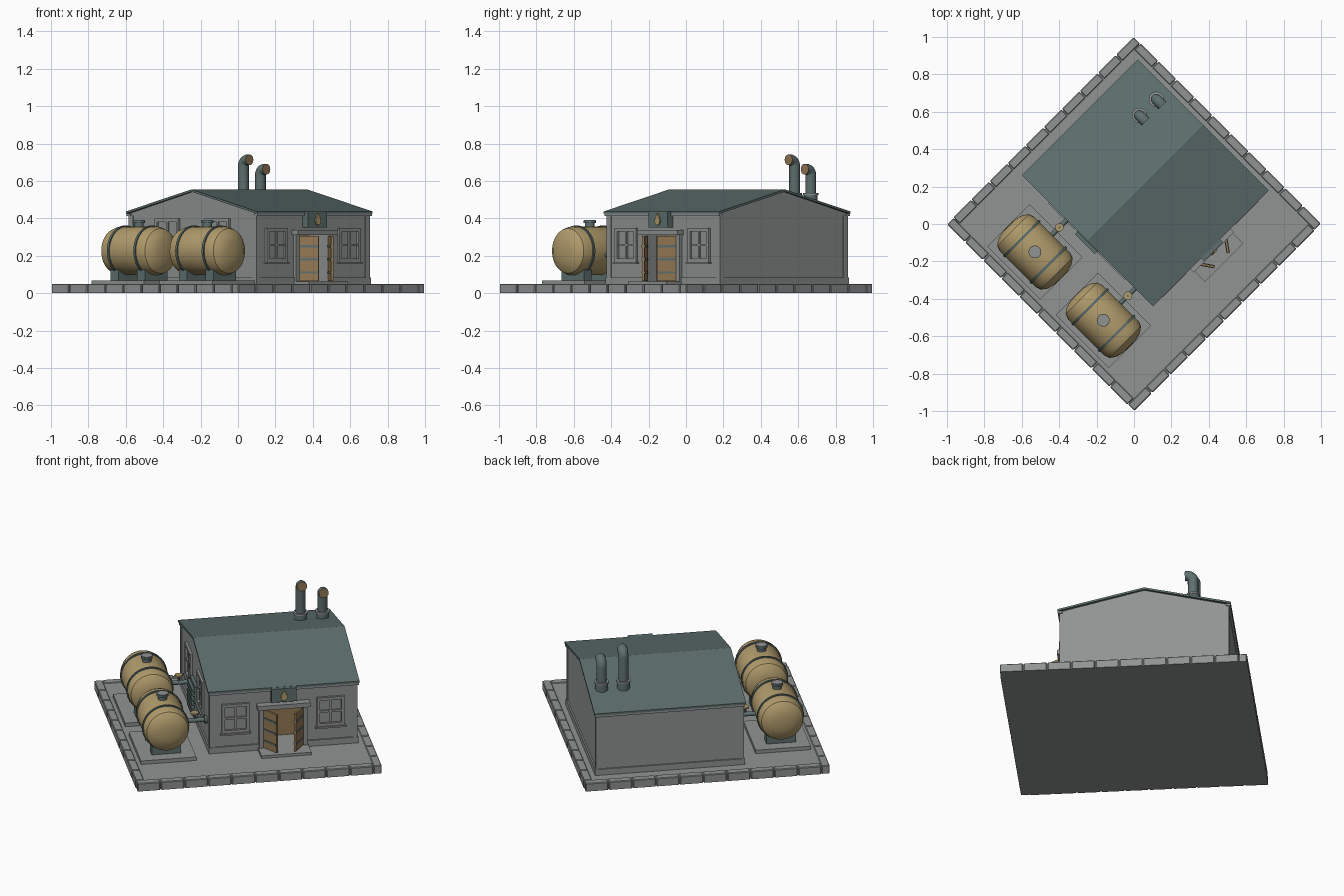
import bpy, bmesh, math
from mathutils import Matrix, Vector

if "Cube" in bpy.data.objects:
    bpy.data.objects.remove(bpy.data.objects["Cube"])

# The whole site stands diagonally: parts are laid out square, then turned 45 degrees
TURN = Matrix.Rotation(math.radians(45), 4, 'Z')


def material(name, rgb):
    m = bpy.data.materials.new(name)
    m.diffuse_color = (*rgb, 1)
    m.use_nodes = True
    m.node_tree.nodes["Principled BSDF"].inputs["Base Color"].default_value = m.diffuse_color
    return m


GREY = material("stone grey", (0.28, 0.295, 0.287))
SLATE = material("slate metal", (0.112, 0.162, 0.158))
TAN = material("tan paint", (0.44, 0.33, 0.15))
WOOD = material("brown wood", (0.30, 0.19, 0.09))


def finish(bm, name, mats, smooth=False):
    bmesh.ops.recalc_face_normals(bm, faces=bm.faces)
    me = bpy.data.meshes.new(name)
    for f in bm.faces:
        f.smooth = smooth
    bm.to_mesh(me)
    bm.free()
    for m in mats if isinstance(mats, tuple) else (mats,):
        me.materials.append(m)
    if smooth:
        me.set_sharp_from_angle(angle=math.radians(35))
    me.transform(TURN)
    ob = bpy.data.objects.new(name, me)
    bpy.context.collection.objects.link(ob)
    return ob


def add_box(bm, lo, hi):
    lo, hi = Vector(lo), Vector(hi)
    mat = Matrix.Translation((lo + hi) / 2) @ Matrix.Diagonal((*(hi - lo), 1))
    return bmesh.ops.create_cube(bm, size=1, matrix=mat)['verts']


def boxes(name, mat, *pairs):
    bm = bmesh.new()
    for lo, hi in pairs:
        add_box(bm, lo, hi)
    return finish(bm, name, mat)


def extrude(name, mat, pts, vec):
    bm = bmesh.new()
    f = bm.faces.new([bm.verts.new(p) for p in pts])
    r = bmesh.ops.extrude_face_region(bm, geom=[f], use_keep_orig=True)
    bmesh.ops.translate(bm, vec=vec, verts=[v for v in r['geom'] if isinstance(v, bmesh.types.BMVert)])
    return finish(bm, name, mat)


def lathe(name, mat, profile, place, steps=32):
    """Spin (radius, height) points around local z, then place."""
    bm = bmesh.new()
    vs = [bm.verts.new((r, 0, z)) for r, z in profile]
    es = [bm.edges.new(p) for p in zip(vs, vs[1:])]
    bmesh.ops.spin(bm, geom=vs + es, cent=(0, 0, 0), axis=(0, 0, 1), angle=math.tau, steps=steps)
    bmesh.ops.remove_doubles(bm, verts=bm.verts, dist=1e-5)
    bm.transform(place)
    return finish(bm, name, mat, True)


def cylinder(name, mat, r, h, place, steps=20):
    return lathe(name, mat, [(0, 0), (r, 0), (r, h), (0, h)], place, steps)


AT = lambda x, y, z: Matrix.Translation((x, y, z))
S = math.sqrt(0.5)

# Yard slab and curb stones
boxes("yard_slab", GREY, ((-S + .01, -S + .01, 0), (S - .01, S - .01, .046)))
bm = bmesh.new()
W, N = .047, 10
L = (2 * S - W) / N
for side in range(4):
    for i in range(N):
        a = -S + i * L
        vs = add_box(bm, (a + .003, -S, 0), (a + L - .003, -S + W, .05))
        bmesh.ops.rotate(bm, verts=vs, cent=(0, 0, 0), matrix=Matrix.Rotation(side * math.pi / 2, 3, 'Z'))
bmesh.ops.bevel(bm, geom=[e for e in bm.edges if max(v.co.z for v in e.verts) > .04],
                offset=.004, segments=1, affect='EDGES')
finish(bm, "curb_stones", GREY)

# House walls with a doorway recess
U0, U1, V0, V1 = -.225, .622, -.365, .592
MID, CU = .113, .195
EAVE, RIDGE = .437, .555
walls = extrude("house_walls", GREY, [(U0, V0, .04), (U0, V1, .04), (U0, V1, EAVE - .01),
                                      (U0, MID, RIDGE - .012), (U0, V0, EAVE - .01)], (U1 - U0, 0, 0))
cutter = boxes("doorway_cutter", GREY, ((CU - .115, V0 - .1, .06), (CU + .115, V0 + .15, .31)))
cutter.hide_render = True
cutter.hide_viewport = True
mod = walls.modifiers.new("doorway", 'BOOLEAN')
mod.operation, mod.solver, mod.object = 'DIFFERENCE', 'EXACT', cutter
boxes("doorway_lining", WOOD, ((CU - .115, V0 + .143, .06), (CU + .115, V0 + .149, .31)))

# Roof, one folded sheet
extrude("roof", SLATE, [(-.24, -.382, EAVE - .012), (-.24, -.382, EAVE), (-.24, MID, RIDGE), (-.24, .608, EAVE),
                        (-.24, .608, EAVE - .012), (-.24, MID, RIDGE - .012)], (.876, 0, 0))
boxes("eave_boards", GREY, ((U0 - .01, -.381, .413), (U1 + .01, V0 + .01, EAVE - .011)),
      ((U0 - .01, V1 - .01, .413), (U1 + .01, .607, EAVE - .011)))

# Skirting and corner strips
t = .009
boxes("skirting", GREY, ((U0 - t, V0 - t, .04), (CU - .14, V0 + t, .083)),
      ((CU + .14, V0 - t, .04), (U1 + t, V0 + t, .083)), ((U0 - t, V1 - t, .04), (U1 + t, V1 + t, .083)),
      ((U0 - t, V0 - t, .04), (U0 + t, V1 + t, .083)), ((U1 - t, V0 - t, .04), (U1 + t, V1 + t, .083)))
boxes("corner_strips", GREY, *[((u - .016, v - .016, .05), (u + .016, v + .016, .415))
                               for u in (U0 + .011, U1 - .011) for v in (V0 + .011, V1 - .011)])


# Windows: raised frame, cross bars and sill
def window(name, place, hw, z0, z1):
    bm = bmesh.new()
    d, f = -.014, .018
    for x in (-hw, hw - f):
        add_box(bm, (x, d, z0), (x + f, .01, z1))
    for z in (z0, z1 - f):
        add_box(bm, (-hw, d, z), (hw, .01, z + f))
    zm = (z0 + z1) / 2
    add_box(bm, (-.006, -.009, z0), (.006, .01, z1))
    add_box(bm, (-hw, -.009, zm - .006), (hw, .01, zm + .006))
    add_box(bm, (-hw - .008, -.022, z0 - .01), (hw + .008, .01, z0))
    bm.transform(place)
    finish(bm, name, GREY)


for s in (-1, 1):
    window("front_window", AT(CU + s * .275, V0, 0), .08, .168, .348)
    window("gable_window", AT(U0, MID + s * .19, 0) @ Matrix.Rotation(-math.pi / 2, 4, 'Z'), .09, .2, .4)

# Louvred vent box on the gable
boxes("gable_vent", SLATE, ((U0 - .02, .03, .09), (U0 + .01, .19, .28)),
      *[((U0 - .036, .035, .1 + i * .03), (U0, .185, .115 + i * .03)) for i in range(6)])

# Doorstep, frame and header
boxes("doorstep", GREY, ((CU - .145, -.487, .04), (CU + .145, V0 + .01, .062)))
boxes("door_frame", GREY, ((CU - .14, V0 - .02, .06), (CU - .113, V0 + .02, .31)),
      ((CU + .113, V0 - .02, .06), (CU + .14, V0 + .02, .31)),
      ((CU - .152, V0 - .045, .31), (CU + .152, V0 + .01, .337)))

# Two door leaves, swung outwards, with metal straps
for s in (-1, 1):
    turn = AT(CU + s * .11, V0 - .018, 0) @ Matrix.Rotation(math.radians(-90 - s * 35), 4, 'Z')
    for name, mat, parts in (("door_leaf", WOOD, [((0, -.006, .066), (.102, .006, .305))]),
                             ("door_straps", SLATE, [((.002, -.009, z), (.1, .009, z + .012))
                                                     for z in (.105, .175, .245)])):
        bm = bmesh.new()
        for lo, hi in parts:
            add_box(bm, lo, hi)
        bm.transform(turn)
        finish(bm, name, mat)

# Sign board with a drop ornament
boxes("sign_board", SLATE, ((CU - .072, V0 - .04, .352), (CU + .072, V0 + .01, .436)))
drop = [(0, .427), (.014, .403), (.021, .386), (.013, .369), (0, .363), (-.013, .369), (-.021, .386), (-.014, .403)]
extrude("sign_drop", TAN, [(CU + x, V0 - .041, z) for x, z in drop], (0, -.008, 0))


# Storage tanks with pads, saddles, hoops, caps and feed pipes
half = [(0, .2), (.05, .197), (.09, .187), (.12, .165), (.13, .135)]
TU, TZ = -.48, .226
for v in (.269, -.248):
    lie = AT(TU, v, TZ) @ Matrix.Rotation(math.pi / 2, 4, 'X')
    lathe("tank", TAN, half + [(r, -z) for r, z in reversed(half)], lie, 36)
    for s in (-1, 1):
        h = s * .1
        lathe("tank_hoop", SLATE, [(.126, h - .007), (.136, h - .007), (.136, h + .007), (.126, h + .007),
                                   (.126, h - .007)], lie, 36)
    boxes("tank_saddle", SLATE, *[((TU - .085, v + s * .1 - .03, .06), (TU + .085, v + s * .1 + .03, .16))
                                  for s in (-1, 1)])
    boxes("tank_pad", GREY, ((TU - .16, v - .2, .04), (TU + .16, v + .2, .068)))
    cylinder("filler_neck", SLATE, .026, .04, AT(TU, v, TZ + .12))
    cylinder("filler_cap", SLATE, .034, .014, AT(TU, v, TZ + .149))
    cylinder("filler_lid", GREY, .031, .004, AT(TU, v, TZ + .162))
    across = Matrix.Rotation(math.pi / 2, 4, 'Y')
    cylinder("feed_pipe", SLATE, .013, .14, AT(TU + .12, v, .205) @ across, 14)
    cylinder("pipe_flange", SLATE, .024, .014, AT(U0 - .014, v, .205) @ across, 16)
    cylinder("valve_stem", SLATE, .006, .05, AT(TU + .185, v, .205), 10)
    cylinder("valve_wheel", TAN, .023, .009, AT(TU + .185, v, .246), 14)


# Chimney pipes with a forward elbow and a brown mouth
def chimney(u, v, ztop, r=.029, n=18):
    bm = bmesh.new()
    bend, cz = .032, ztop - r - .032
    path = [((v, .46), math.pi / 2)]
    for i in range(7):
        a = i / 6 * math.pi / 2
        path.append(((v - bend + bend * math.cos(a), cz + bend * math.sin(a)), math.pi / 2 + a))
    path.append(((v - .046, cz + bend), math.pi))
    rings = []
    for (y, z), a in path:
        rings.append([bm.verts.new((u + r * math.cos(k * math.tau / n),
                                    y - math.sin(a) * r * math.sin(k * math.tau / n),
                                    z + math.cos(a) * r * math.sin(k * math.tau / n))) for k in range(n)])
    for p, q in zip(rings, rings[1:]):
        for k in range(n):
            bm.faces.new((p[k], p[k - 1], q[k - 1], q[k]))
    bm.faces.new(rings[0])
    mouth = bm.faces.new(rings[-1])
    bmesh.ops.inset_region(bm, faces=[mouth], thickness=.004, depth=-.004)
    mouth.material_index = 1
    finish(bm, "chimney_pipe", (SLATE, WOOD), True)
    cylinder("chimney_collar", SLATE, .037, .065, AT(u, v, .465))
    cylinder("chimney_ring", GREY, .041, .01, AT(u, v, .526))


chimney(.431, .39, .742)
chimney(.556, .387, .692)
